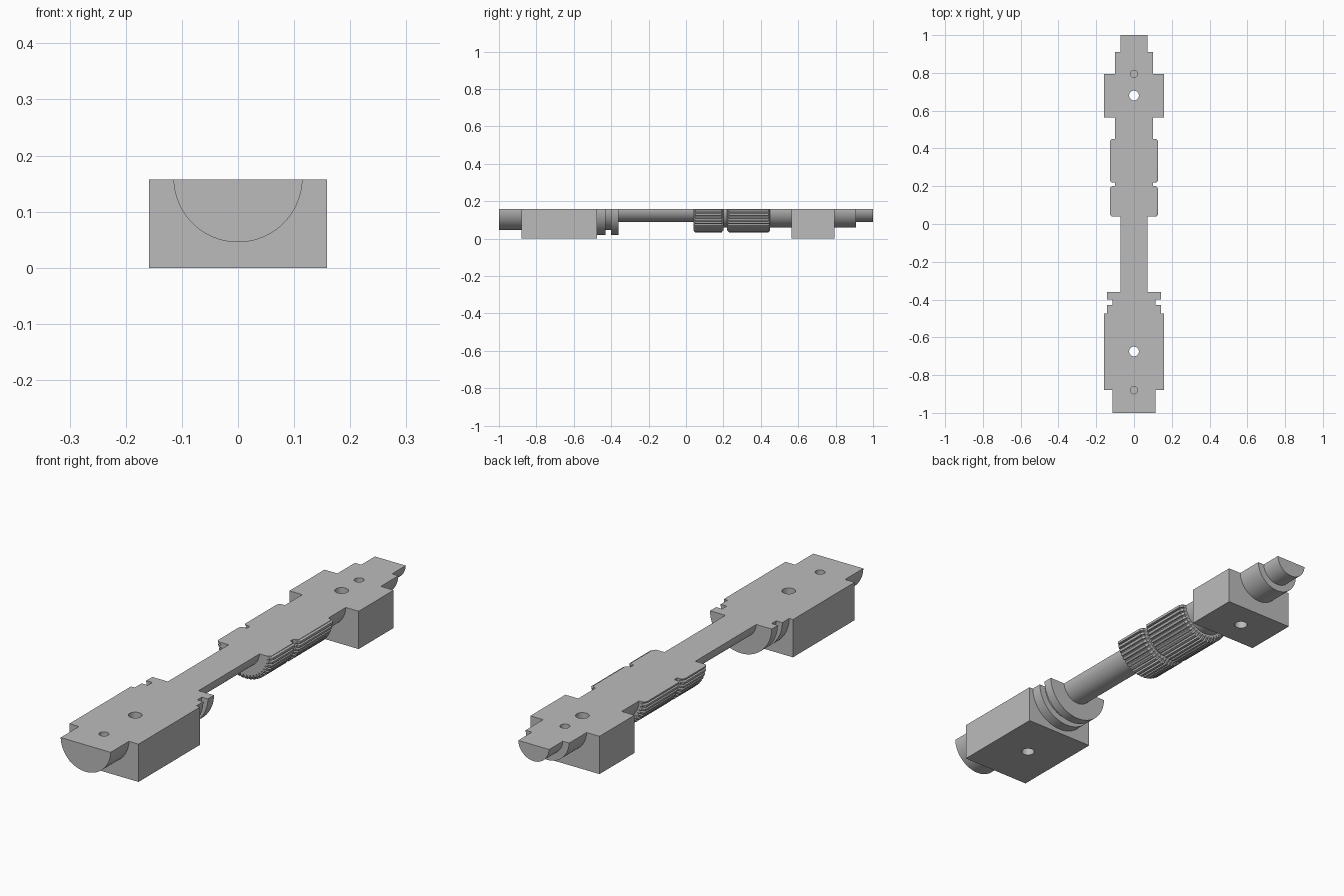
import bpy, bmesh, math
from mathutils import Matrix

if "Cube" in bpy.data.objects:
    bpy.data.objects.remove(bpy.data.objects["Cube"], do_unlink=True)

TOP = 0.157    # flat split face
AXIS = 0.1605  # turning axis, just above the split

grey = bpy.data.materials.new("plain grey")
grey.use_nodes = True
grey.diffuse_color = (0.5, 0.5, 0.5, 1)
grey.node_tree.nodes["Principled BSDF"].inputs["Base Color"].default_value = (0.5, 0.5, 0.5, 1)


def finish(bm, name):
    bmesh.ops.recalc_face_normals(bm, faces=bm.faces)
    mesh = bpy.data.meshes.new(name)
    bm.to_mesh(mesh)
    bm.free()
    mesh.materials.append(grey)
    obj = bpy.data.objects.new(name, mesh)
    bpy.context.collection.objects.link(obj)
    return obj


def smooth(obj):
    bpy.ops.object.select_all(action='DESELECT')
    obj.select_set(True)
    bpy.context.view_layer.objects.active = obj
    bpy.ops.object.shade_smooth_by_angle(angle=math.radians(25))


def turned(name, profile, outline=None):
    """Sweep (y, radius) steps round the axis, then keep the lower half.
    The outline lists (angle, depth) pairs for a grooved section."""
    outline = outline or [(math.tau * i / 96, 0) for i in range(96)]
    bm = bmesh.new()
    rings = [[bm.verts.new(((r - d) * math.cos(a), y, AXIS + (r - d) * math.sin(a)))
              for a, d in outline] for y, r in profile]
    n = len(outline)
    for one, two in zip(rings, rings[1:]):
        for i in range(n):
            j = (i + 1) % n
            bm.faces.new((one[i], one[j], two[j], two[i]))
    bm.faces.new(rings[0])
    bm.faces.new(rings[-1])
    cut = bmesh.ops.bisect_plane(bm, geom=bm.verts[:] + bm.edges[:] + bm.faces[:],
                                 plane_co=(0, 0, TOP), plane_no=(0, 0, 1), clear_outer=True)
    edges = [e for e in bm.edges if e.is_boundary]
    bmesh.ops.edgeloop_fill(bm, edges=edges)
    obj = finish(bm, name)
    smooth(obj)
    return obj


def block(name, y0, y1, half=0.159):
    bm = bmesh.new()
    bmesh.ops.create_cube(bm, size=1, matrix=Matrix.Translation((0, (y0 + y1) / 2, TOP / 2))
                          @ Matrix.Diagonal((2 * half, y1 - y0, TOP, 1)))
    return finish(bm, name)


def drill(parts, y, radius, depth):
    """Cut a vertical hole down from the split face."""
    bm = bmesh.new()
    bmesh.ops.create_cone(bm, cap_ends=True, segments=32, radius1=radius, radius2=radius,
                          depth=2 * depth, matrix=Matrix.Translation((0, y, TOP)))
    cutter = finish(bm, "hole_cutter")
    for obj in parts:
        mod = obj.modifiers.new("hole", 'BOOLEAN')
        mod.operation, mod.solver, mod.object = 'DIFFERENCE', 'EXACT', cutter
        bpy.context.view_layer.objects.active = obj
        bpy.ops.object.modifier_apply(modifier=mod.name)
        smooth(obj)
    bpy.data.objects.remove(cutter, do_unlink=True)


# Front end: stub, block and double flange
front_stub = turned("front_stub", [(-1, 0.115), (-0.88, 0.115)])
front_block = block("front_block", -0.88, -0.475)
turned("front_flanges", [(-0.475, 0.142), (-0.43, 0.142), (-0.43, 0.114),
                         (-0.40, 0.114), (-0.40, 0.142), (-0.36, 0.142)])

# Plain shaft
turned("shaft", [(-0.36, 0.071), (0.04, 0.071)])

# Two ribbed grips with bevelled ends, and the neck between them
TEETH = 44
ribs = [(math.tau * (i + f) / TEETH, d) for i in range(TEETH)
        for f, d in ((0, 0), (0.55, 0), (0.68, 0.009), (0.87, 0.009))]
for name, y0, y1 in (("front_grip", 0.04, 0.20), ("rear_grip", 0.22, 0.45)):
    turned(name, [(y0, 0.117), (y0 + 0.01, 0.128), (y1 - 0.01, 0.128), (y1, 0.117)], ribs)
turned("grip_neck", [(0.20, 0.1), (0.22, 0.1)])

# Rear end: neck, block and stepped tail
turned("rear_neck", [(0.45, 0.1), (0.565, 0.1)])
rear_block = block("rear_block", 0.565, 0.795)
rear_tail = turned("rear_tail", [(0.795, 0.1), (0.91, 0.1), (0.91, 0.071), (1, 0.071)])

# Through holes in the blocks, shallow locating holes at their outer edges
drill([front_block], -0.675, 0.026, 0.3)
drill([rear_block], 0.68, 0.026, 0.3)
drill([front_block, front_stub], -0.88, 0.019, 0.04)
drill([rear_block, rear_tail], 0.795, 0.019, 0.04)
